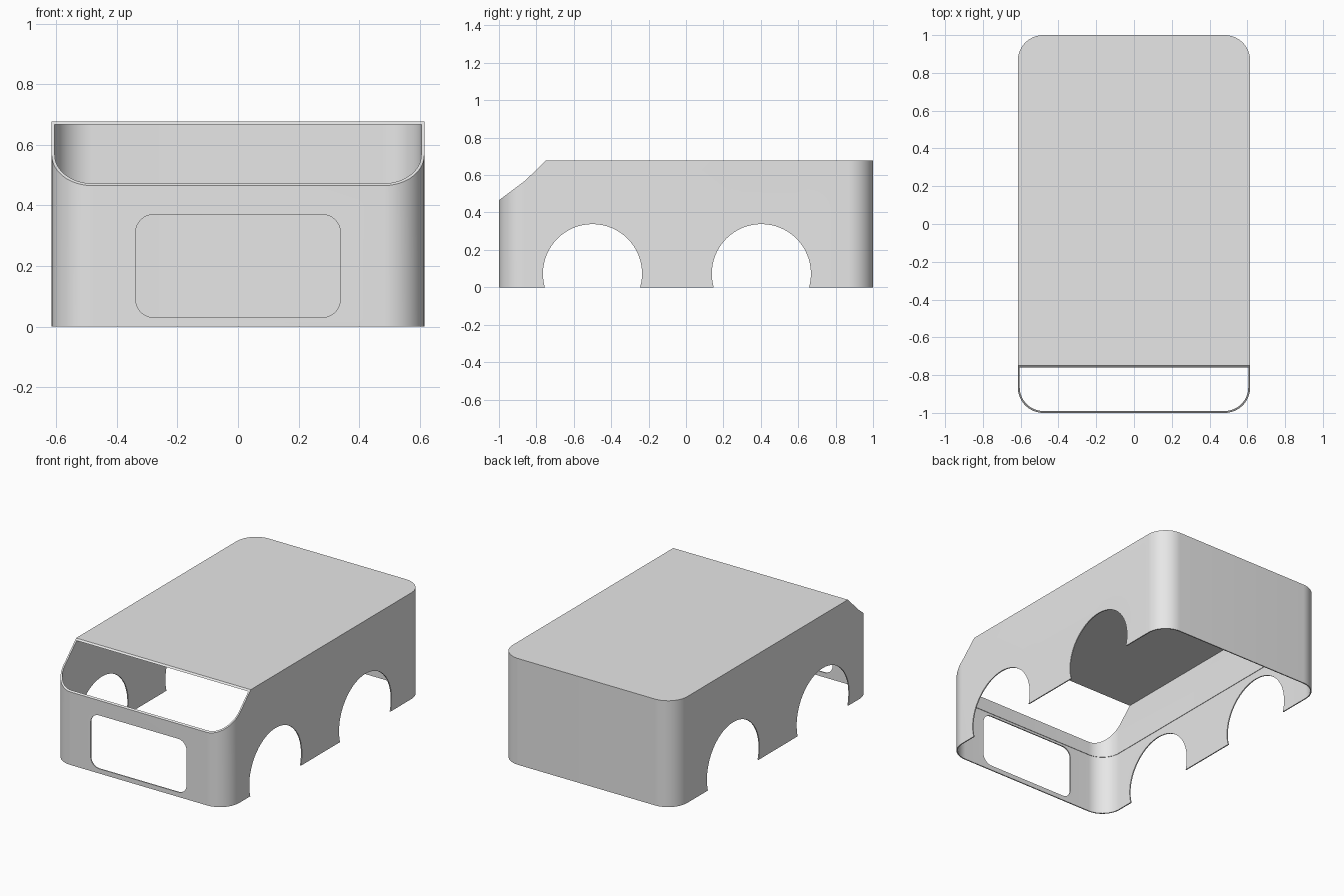
import bpy
import bmesh
from math import cos, sin, pi, radians
from mathutils import Vector

cube = bpy.data.objects.get("Cube")
if cube:
    bpy.data.objects.remove(cube, do_unlink=True)

HALF_X, HALF_Y, TOP = 0.615, 1.0, 0.677
RADIUS = 0.135
UPPER_WALL, LOWER_WALL, STEP_Z = 0.01, 0.007, 0.385


def rounded_rect(hx, hy, r, steps=16):
    """Outline of a rectangle with round corners, centred on the origin."""
    pts = []
    for i, (sx, sy) in enumerate([(1, 1), (-1, 1), (-1, -1), (1, -1)]):
        for k in range(steps + 1):
            a = (i + k / steps) * pi / 2
            pts.append((sx * (hx - r) + r * cos(a), sy * (hy - r) + r * sin(a)))
    return pts


def prism(name, outline, axis, start, end):
    """Extrude a flat outline along x, y or z."""
    place = {"x": lambda u, v: (start, u, v),
             "y": lambda u, v: (u, start, v),
             "z": lambda u, v: (u, v, start)}[axis]
    offset = Vector([(end - start) * (axis == c) for c in "xyz"])
    bm = bmesh.new()
    face = bm.faces.new([bm.verts.new(place(u, v)) for u, v in outline])
    grown = bmesh.ops.extrude_face_region(bm, geom=[face])["geom"]
    verts = [g for g in grown if isinstance(g, bmesh.types.BMVert)]
    bmesh.ops.translate(bm, verts=verts, vec=offset)
    # the extrusion may keep or drop the first face; close the prism either way
    bmesh.ops.holes_fill(bm, edges=[e for e in bm.edges if e.is_boundary])
    bmesh.ops.recalc_face_normals(bm, faces=bm.faces)
    mesh = bpy.data.meshes.new(name)
    bm.to_mesh(mesh)
    bm.free()
    obj = bpy.data.objects.new(name, mesh)
    bpy.context.collection.objects.link(obj)
    return obj


def cut(body, cutter):
    """Subtract the cutter from the body, then discard it."""
    cutter.hide_render = True
    mod = body.modifiers.new("cut", "BOOLEAN")
    mod.operation = "DIFFERENCE"
    mod.solver = "EXACT"
    mod.object = cutter
    bpy.context.view_layer.objects.active = body
    bpy.ops.object.modifier_apply(modifier=mod.name)
    bpy.data.objects.remove(cutter, do_unlink=True)


# Outer body
body = prism("van_body_shell", rounded_rect(HALF_X, HALF_Y, RADIUS), "z", 0, TOP)

# Hollow inside: slightly thinner walls below the step line
for wall, top in ((UPPER_WALL, TOP - UPPER_WALL), (LOWER_WALL, STEP_Z)):
    hollow = rounded_rect(HALF_X - wall, HALF_Y - wall, RADIUS - wall)
    cut(body, prism("hollow_cutter", hollow, "z", -0.2, top))

# Sloped windscreen opening
slope = [(-1.1, 0.39), (-0.86, 0.57), (-0.75, TOP), (-0.65, 0.774), (-1.1, 0.774)]
cut(body, prism("windscreen_cutter", slope, "x", -0.8, 0.8))

# Wheel arches through both sides
for y in (-0.5, 0.403):
    circle = [(y + 0.265 * cos(i * pi / 32), 0.073 + 0.265 * sin(i * pi / 32))
              for i in range(64)]
    cut(body, prism("arch_cutter", circle, "x", -0.8, 0.8))

# Grille opening in the front wall
grille = [(u, v + 0.2) for u, v in rounded_rect(0.338, 0.17, 0.06, 8)]
cut(body, prism("grille_cutter", grille, "y", -1.2, -0.9))

# Plain grey paint
grey = bpy.data.materials.new("light_grey")
grey.use_nodes = True
grey.diffuse_color = (0.8, 0.8, 0.8, 1)
grey.node_tree.nodes["Principled BSDF"].inputs["Base Color"].default_value = (0.8, 0.8, 0.8, 1)
body.data.materials.clear()
body.data.materials.append(grey)

# Smooth corners, sharp rims
bpy.ops.object.select_all(action="DESELECT")
body.select_set(True)
bpy.context.view_layer.objects.active = body
bpy.ops.object.shade_smooth_by_angle(angle=radians(30))
